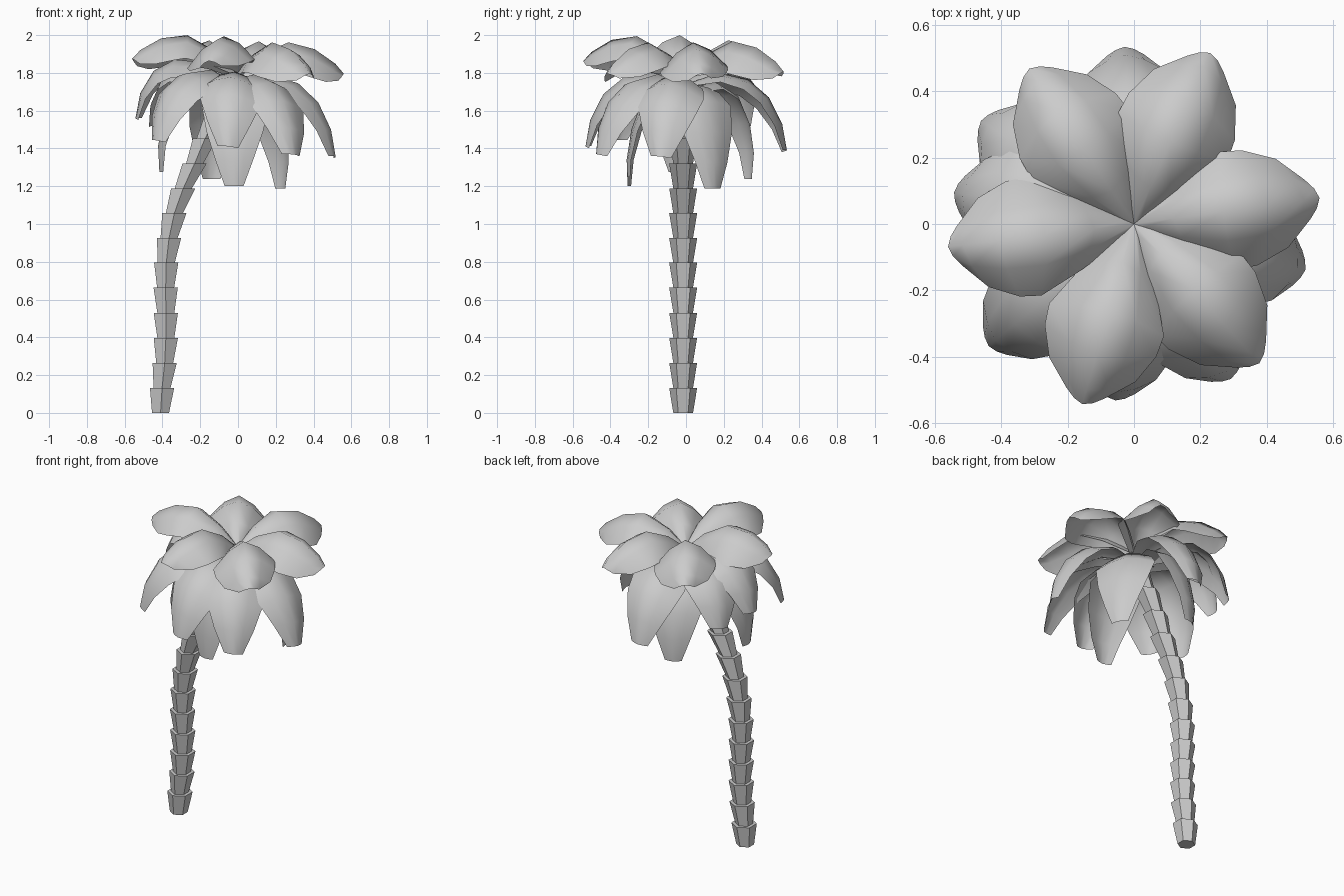
import bpy, bmesh
from math import sin, cos, pi, radians, hypot

if "Cube" in bpy.data.objects:
    bpy.data.objects.remove(bpy.data.objects["Cube"])


def finish(bm, name, smooth=False):
    mesh = bpy.data.meshes.new(name)
    bmesh.ops.recalc_face_normals(bm, faces=bm.faces)
    bm.to_mesh(mesh)
    bm.free()
    ob = bpy.data.objects.new(name, mesh)
    bpy.context.collection.objects.link(ob)
    if smooth:
        bpy.context.view_layer.objects.active = ob
        ob.select_set(True)
        bpy.ops.object.shade_smooth_by_angle(angle=radians(60))
        ob.select_set(False)
    return ob


# Trunk: stacked hexagonal cups, each flaring towards its top, along a leaning path
def trunk():
    xs = [-0.41, -0.402, -0.388, -0.382, -0.382, -0.383, -0.38, -0.365,
          -0.337, -0.29, -0.23, -0.175, -0.11, -0.03]
    bm = bmesh.new()
    for i in range(len(xs) - 1):
        rings = []
        for x, z, r in ((xs[i], i * 0.1325, 0.052), (xs[i + 1], (i + 1) * 0.1325, 0.074)):
            z -= 0.0012 * max(0, i - 5)
            rings.append([bm.verts.new((x + r * sin(k * pi / 3), r * cos(k * pi / 3) - 0.015, z))
                          for k in range(6)])
        for k in range(6):
            j = (k + 1) % 6
            bm.faces.new((rings[0][k], rings[0][j], rings[1][j], rings[1][k]))
        bm.faces.new(rings[0][::-1])
        bm.faces.new(rings[1])
    finish(bm, "trunk")


# Frond: a folded sheet along a ridge of (radius, height, half width) stations
def frond(name, ridge, azimuth, lift=0.0, fold=0.5, twist=0.0, reach=1.0):
    a = radians(azimuth)
    cols = (-1, -0.5, 0, 0.5, 1)
    ridge = [(r * reach, z + lift * r / 0.5, w) for r, z, w in ridge]
    bm = bmesh.new()
    rows = []
    for i, (r, z, w) in enumerate(ridge):
        p, q = ridge[max(i - 1, 0)], ridge[min(i + 1, len(ridge) - 1)]
        dr, dz = q[0] - p[0], q[1] - p[1]
        n = hypot(dr, dz)
        row = []
        for v in cols:
            drop = fold * w * abs(v) ** 1.6
            rr = r + drop * dz / n
            zz = z - drop * dr / n + twist * v * w
            s = v * w
            row.append(bm.verts.new((rr * cos(a) - s * sin(a), rr * sin(a) + s * cos(a), zz)))
        rows.append(row)
    for lo, hi in zip(rows, rows[1:]):
        for k in range(len(cols) - 1):
            bm.faces.new((lo[k], hi[k], hi[k + 1], lo[k + 1]))
    finish(bm, name, True)


# Three tiers of fronds: spreading crown, drooping middle, hanging skirt
upper = [(0.0, 1.80, 0.03), (0.12, 1.905, 0.12), (0.27, 1.978, 0.18),
         (0.41, 1.95, 0.175), (0.52, 1.88, 0.135), (0.565, 1.83, 0.06)]
middle = [(0.0, 1.74, 0.04), (0.17, 1.80, 0.14), (0.33, 1.765, 0.175),
          (0.44, 1.67, 0.16), (0.51, 1.53, 0.115), (0.535, 1.39, 0.055)]
lower = [(0.0, 1.70, 0.05), (0.13, 1.74, 0.14), (0.23, 1.66, 0.18),
         (0.29, 1.50, 0.15), (0.315, 1.34, 0.10), (0.31, 1.20, 0.05)]

trunk()
for i, (az, lift) in enumerate(((8, -0.03), (66, -0.02), (124, -0.01), (187, 0.04),
                                (254, 0.03), (312, -0.03))):
    frond(f"upper_frond_{i + 1}", upper, az, lift, 0.8, 0.1)
for i, (az, lift, reach) in enumerate(((93, 0.0, 1.0), (146, 0.12, 1.04), (170, 0.16, 1.03),
                                       (220, 0.05, 1.07), (264, 0.02, 1.0), (302, -0.02, 1.03),
                                       (345, -0.03, 1.0))):
    frond(f"middle_frond_{i + 1}", middle, az, lift, 0.45, -0.1, reach)
for i, (az, lift, reach) in enumerate(((32, -0.02, 0.9), (113, 0.06, 1.2),
                                       (186, 0.12, 1.35), (266, 0.0, 1.0))):
    frond(f"lower_frond_{i + 1}", lower, az, lift, 0.3, 0.0, reach)
